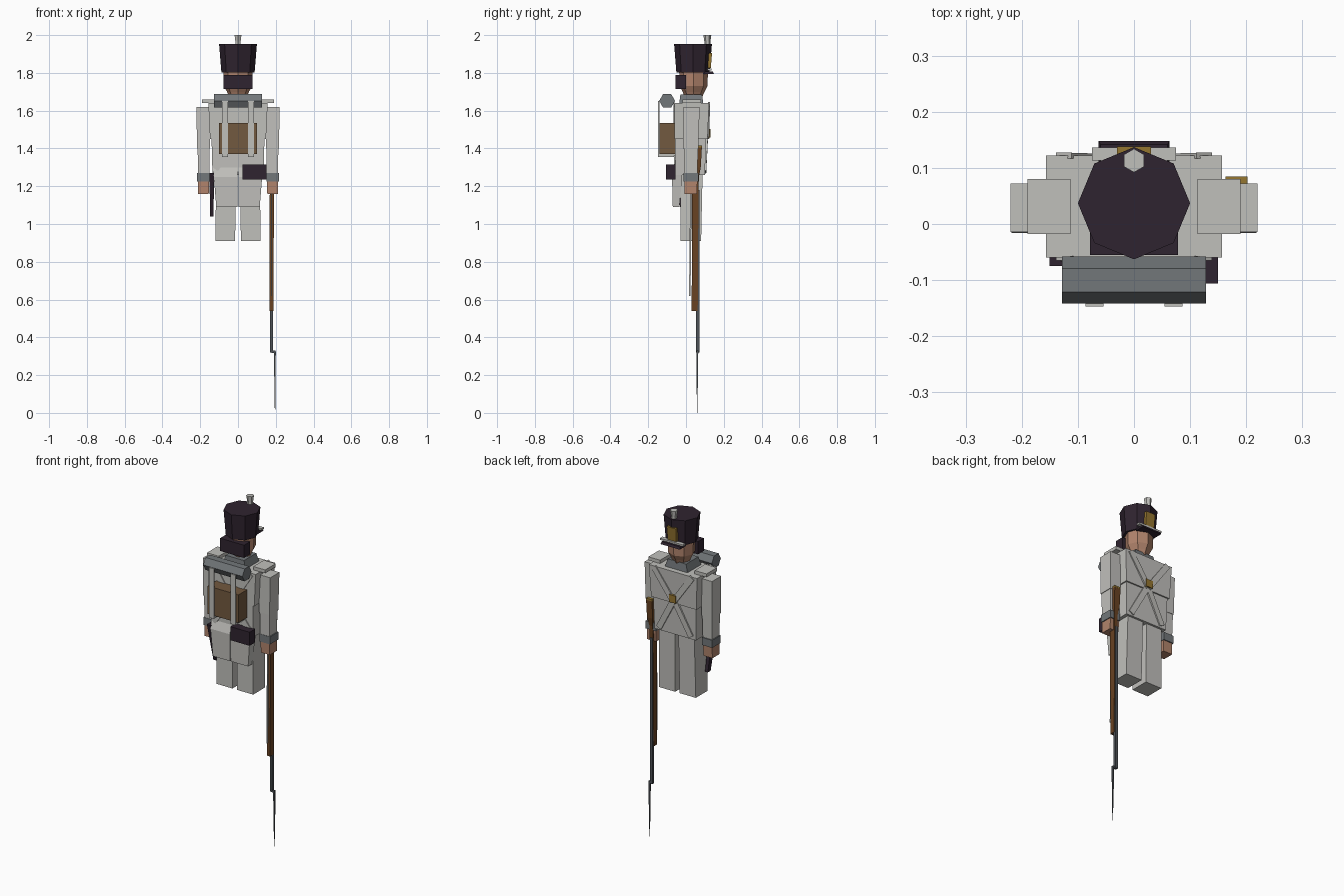
import bpy, bmesh, math
from mathutils import Vector, Matrix

cube = bpy.data.objects.get("Cube")
if cube:
    bpy.data.objects.remove(cube, do_unlink=True)


def material(name, rgb):
    m = bpy.data.materials.new(name)
    m.use_nodes = True
    m.diffuse_color = (*rgb, 1)
    m.node_tree.nodes["Principled BSDF"].inputs["Base Color"].default_value = (*rgb, 1)
    return m


CLOTH = material("off_white_cloth", (.53, .525, .5))
DARK = material("dark_leather", (.028, .017, .029))
GREY = material("grey_wool", (.17, .185, .195))
PACK = material("pack_brown", (.17, .1, .05))
SKIN = material("skin", (.44, .23, .15))
BRASS = material("brass", (.3, .18, .03))
WOOD = material("stock_wood", (.14, .055, .016))
STEEL = material("steel", (.075, .085, .095))


def finish(name, bm, mat):
    bmesh.ops.recalc_face_normals(bm, faces=bm.faces[:])
    mesh = bpy.data.meshes.new(name)
    bm.to_mesh(mesh)
    bm.free()
    mesh.materials.append(mat)
    obj = bpy.data.objects.new(name, mesh)
    bpy.context.scene.collection.objects.link(obj)
    return obj


def skin_rings(name, mat, rings):
    """Bridge rings of points and cap both ends."""
    bm = bmesh.new()
    loops = [[bm.verts.new(p) for p in r] for r in rings]
    for a, b in zip(loops, loops[1:]):
        for i in range(len(a)):
            j = (i + 1) % len(a)
            bm.faces.new((a[i], a[j], b[j], b[i]))
    bm.faces.new(loops[0])
    bm.faces.new(loops[-1])
    return finish(name, bm, mat)


def block(name, mat, *levels):
    """Rectangular loft; each level is (z, x0, x1, y0, y1)."""
    return skin_rings(name, mat, [[(a, c, z), (b, c, z), (b, d, z), (a, d, z)]
                                  for z, a, b, c, d in levels])


def box(name, mat, x, y, z):
    return block(name, mat, (z[0], *x, *y), (z[1], *x, *y))


def turned(name, mat, sides, cx, cy, levels):
    """Faceted loft; each level is (z, radius)."""
    return skin_rings(name, mat, [[(cx + r * math.cos(math.tau * i / sides + math.pi / 2),
                                    cy + r * math.sin(math.tau * i / sides + math.pi / 2), z)
                                   for i in range(sides)] for z, r in levels])


def bar(name, mat, p, q, width, thick):
    """Flat strap from p to q facing y."""
    p, q = Vector(p), Vector(q)
    d = (q - p).normalized()
    s = d.cross(Vector((0, 1, 0))).normalized() * width / 2
    n = s.cross(d).normalized() * thick / 2
    return skin_rings(name, mat, [[e + s + n, e - s + n, e - s - n, e + s - n] for e in (p, q)])


def mirrored(obj):
    """Add the matching part on the other side."""
    bm = bmesh.new()
    bm.from_mesh(obj.data)
    bm.transform(Matrix.Scale(-1, 4, (1, 0, 0)))
    name = obj.name
    obj.name = "left_" + name
    finish("right_" + name, bm, obj.data.materials[0])


# Coat
block("coat_chest", CLOTH, (1.45, -.148, .148, -.06, .114), (1.64, -.157, .157, -.06, .122))
block("coat_waist", CLOTH, (1.26, -.135, .135, -.056, .1), (1.45, -.14, .14, -.058, .106))
mirrored(block("coat_tail", CLOTH, (1.09, .002, .115, -.07, -.035),
               (1.25, .002, .128, -.074, -.02), (1.3, .002, .133, -.056, -.02)))

# Legs
mirrored(block("leg", CLOTH, (.91, .015, .12, -.03, .08), (1.28, .012, .115, -.03, .088)))

# Arms
mirrored(block("upper_arm", CLOTH, (1.4, .148, .217, -.016, .066), (1.62, .145, .22, -.014, .072)))
mirrored(block("forearm", CLOTH, (1.26, .152, .211, -.01, .06), (1.41, .15, .214, -.012, .064)))
mirrored(box("cuff", GREY, (.15, .217), (-.012, .066), (1.225, 1.27)))
mirrored(block("hand", SKIN, (1.16, .155, .213, -.008, .058), (1.226, .153, .212, -.008, .06)))
mirrored(box("shoulder_strap", CLOTH, (.113, .19), (-.018, .08), (1.64, 1.66)))

# Head
block("collar", GREY, (1.635, -.075, .075, -.036, .092), (1.685, -.06, .06, -.03, .085))
turned("head", SKIN, 8, 0, .04, ((1.67, .045), (1.7, .058), (1.73, .074), (1.81, .076)))
box("hair", DARK, (-.078, .078), (-.055, 0), (1.715, 1.79))

# Hat
turned("hat", DARK, 8, 0, .037, ((1.803, .088), (1.952, .1)))
block("visor", DARK, (1.795, -.063, .063, .09, .148), (1.808, -.06, .06, .09, .142))
box("hat_cord", CLOTH, (-.075, .075), (.113, .136), (1.812, 1.822))
block("hat_badge", BRASS, (1.825, -.028, .028, .1, .131), (1.905, -.03, .03, .1, .138))
turned("plume", CLOTH, 6, 0, .113, ((1.93, .015), (1.965, .016), (2.0, .021)))

# Cross belts, front and back
mirrored(bar("front_belt_upper", CLOTH, (.125, .122, 1.635), (0, .118, 1.46), .034, .01))
mirrored(bar("front_belt_lower", CLOTH, (0, .11, 1.47), (.105, .1, 1.275), .034, .014))
mirrored(bar("back_belt_upper", CLOTH, (.125, -.061, 1.635), (0, -.061, 1.44), .034, .008))
mirrored(bar("back_belt_lower", CLOTH, (0, -.06, 1.45), (.12, -.058, 1.29), .034, .008))
box("belt_plate", BRASS, (-.022, .022), (.11, .129), (1.458, 1.502))

# Backpack with bedroll
box("backpack", PACK, (-.1, .1), (-.14, -.058), (1.37, 1.535))
skin_rings("bedroll", GREY, [[(x, -.1 + .042 * math.cos(math.tau * i / 6),
                              1.652 + .042 * math.sin(math.tau * i / 6)) for i in range(6)]
                            for x in (-.128, .128)])
mirrored(box("pack_strap", CLOTH, (.054, .086), (-.147, -.14), (1.355, 1.65)))
mirrored(box("pack_strap_base", CLOTH, (.054, .086), (-.147, -.056), (1.355, 1.37)))

# Cartridge box and scabbard
box("cartridge_box", DARK, (.024, .15), (-.106, -.055), (1.235, 1.315))
block("scabbard", DARK, (1.04, -.148, -.13, -.018, .008), (1.27, -.151, -.126, -.075, -.035))

# Musket, muzzle down
block("musket_stock", WOOD, (.54, .167, .188, .03, .062), (1.15, .168, .19, .032, .066),
      (1.25, .17, .192, .035, .068), (1.3, .164, .2, .03, .078), (1.405, .163, .202, .02, .084))
box("butt_plate", BRASS, (.163, .202), (.02, .085), (1.405, 1.415))
box("musket_barrel", STEEL, (.17, .185), (.054, .071), (.32, 1.18))
bar("musket_sling", CLOTH, (.177, .02, .62), (.177, .026, 1.18), .006, .008)
box("bayonet_socket", STEEL, (.178, .199), (.055, .066), (.318, .33))
block("bayonet", STEEL, (0, .195, .197, .058, .06), (.18, .192, .199, .056, .063),
      (.325, .191, .2, .055, .065))
